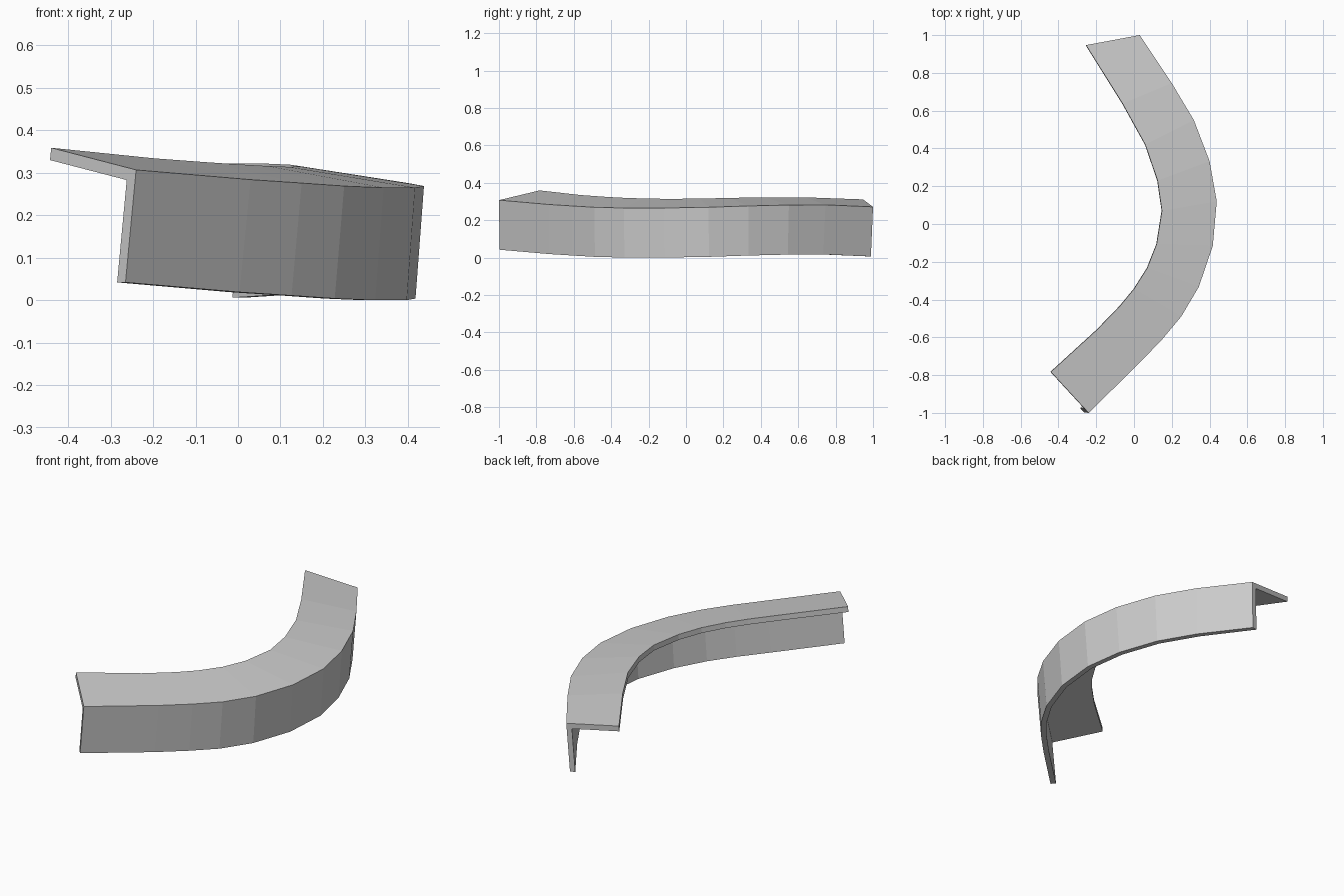
import bpy
import bmesh
from mathutils import Vector

cube = bpy.data.objects.get("Cube")
if cube:
    bpy.data.objects.remove(cube, do_unlink=True)

grey = bpy.data.materials.new("light_grey")
grey.use_nodes = True
colour = (0.6, 0.6, 0.6, 1)
grey.diffuse_color = colour
grey.node_tree.nodes["Principled BSDF"].inputs["Base Color"].default_value = colour

WALL_HEIGHT = 0.265
LEAN = 0.02
THICKNESS = 0.029

# Upper outer and inner rims of the curved strip, paired from front to back
outer_rim = [Vector(p) for p in (
    (-.24, -1, .308), (.03, -.735, .285), (.15, -.61, .277), (.25, -.49, .27),
    (.343, -.333, .266), (.417, -.116, .266), (.438, .12, .27),
    (.40, .333, .277), (.317, .55, .282), (.2, .746, .283), (.03, 1, .272))]
inner_rim = [Vector(p) for p in (
    (-.44, -.783, .36), (-.196, -.56, .335), (-.074, -.434, .326), (0, -.344, .321),
    (.07, -.233, .317), (.12, -.106, .315), (.148, .07, .316),
    (.125, .23, .32), (.06, .42, .323), (-.06, .637, .323), (-.254, .947, .312))]


def section(i):
    """L-shaped cross-section: sloping top plate and hanging outer wall."""
    outer, inner = outer_rim[i], inner_rim[i]
    last = len(outer_rim) - 1
    tangent = (outer_rim[min(i + 1, last)] - outer_rim[max(i - 1, 0)]).normalized()
    inward = (inner - outer).normalized()
    flat = Vector((inward.x, inward.y, 0)).normalized()
    down = Vector((0, 0, -WALL_HEIGHT)) + flat * LEAN
    down += Vector((tangent.x, tangent.y, 0)) * tangent.z * WALL_HEIGHT
    drop = down * (THICKNESS / WALL_HEIGHT)
    step = inward * THICKNESS
    return [outer, inner, inner + drop, outer + step + drop,
            outer + flat * THICKNESS + down, outer + down]


# Sweep the section along the rims and cap both ends
bm = bmesh.new()
rings = [[bm.verts.new(p) for p in section(i)] for i in range(len(outer_rim))]
for a, b in zip(rings, rings[1:]):
    for j in range(len(a)):
        k = (j + 1) % len(a)
        bm.faces.new((a[j], a[k], b[k], b[j]))
for ring in (rings[0], rings[-1]):
    bm.faces.new((ring[0], ring[1], ring[2], ring[3]))
    bm.faces.new((ring[0], ring[3], ring[4], ring[5]))
bmesh.ops.recalc_face_normals(bm, faces=bm.faces)

# Stand the strip on the ground
lowest = min(v.co.z for v in bm.verts)
bmesh.ops.translate(bm, verts=bm.verts, vec=(0, 0, -lowest))

mesh = bpy.data.meshes.new("curved_angle_strip")
bm.to_mesh(mesh)
bm.free()
mesh.materials.append(grey)
strip = bpy.data.objects.new("curved_angle_strip", mesh)
bpy.context.collection.objects.link(strip)
